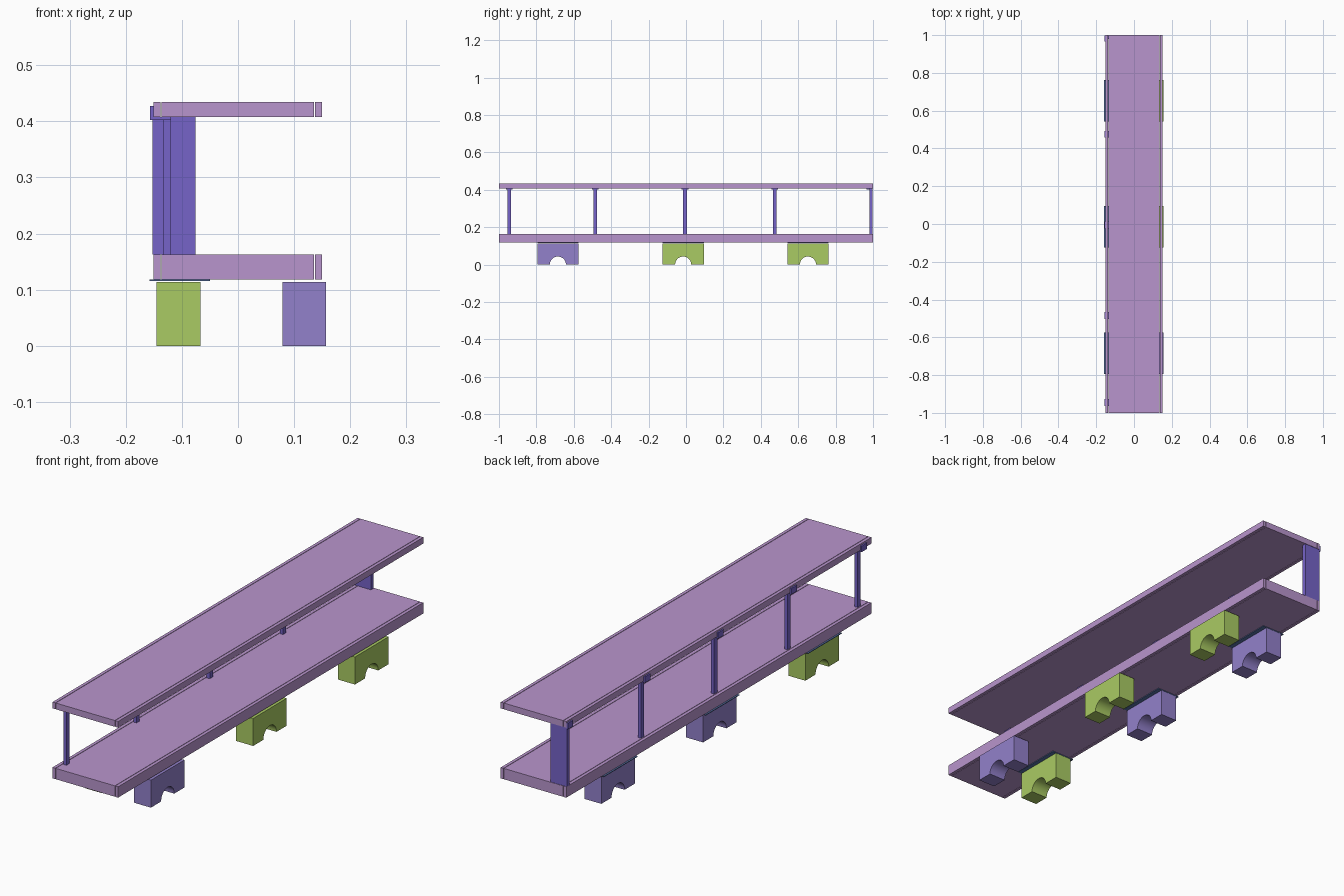
import bpy, bmesh, math
from mathutils import Vector

if "Cube" in bpy.data.objects:
    bpy.data.objects.remove(bpy.data.objects["Cube"])


def material(name, rgb):
    m = bpy.data.materials.new(name)
    m.diffuse_color = (*[c ** 2.2 for c in rgb], 1)
    m.use_nodes = True
    m.node_tree.nodes["Principled BSDF"].inputs["Base Color"].default_value = m.diffuse_color
    return m


LILAC = material("lilac", (0.72, 0.58, 0.80))
VIOLET = material("violet", (0.46, 0.39, 0.78))
PURPLE = material("purple", (0.57, 0.50, 0.79))
GREEN = material("green", (0.66, 0.79, 0.39))
BLUE = material("blue", (0.35, 0.45, 0.65))


def extrude(name, pts, offset, mat):
    """Extrude a planar outline by an offset vector."""
    bm = bmesh.new()
    face = bm.faces.new([bm.verts.new(p) for p in pts])
    geom = bmesh.ops.extrude_face_region(bm, geom=[face])["geom"]
    verts = [g for g in geom if isinstance(g, bmesh.types.BMVert)]
    bmesh.ops.translate(bm, verts=verts, vec=Vector(offset))
    bmesh.ops.recalc_face_normals(bm, faces=bm.faces)
    mesh = bpy.data.meshes.new(name)
    bm.to_mesh(mesh)
    bm.free()
    mesh.materials.append(mat)
    ob = bpy.data.objects.new(name, mesh)
    bpy.context.collection.objects.link(ob)
    return ob


def box(name, x, y, z, mat):
    pts = [(x[0], y[0], z[0]), (x[1], y[0], z[0]), (x[1], y[1], z[0]), (x[0], y[1], z[0])]
    return extrude(name, pts, (0, 0, z[1] - z[0]), mat)


# Shelves: centre board with a thin edge rail on each long side
for level, z in (("lower", (0.118, 0.163)), ("upper", (0.408, 0.434))):
    box(f"{level}_shelf_board", (-0.136, 0.135), (-1, 1), z, LILAC)
    box(f"{level}_shelf_rail_left", (-0.151, -0.138), (-1, 1), z, LILAC)
    box(f"{level}_shelf_rail_right", (0.137, 0.150), (-1, 1), z, LILAC)

# Slim posts, each with a hooked bracket gripping the upper shelf edge
for i, y in enumerate((-0.945, -0.485, -0.005, 0.475)):
    box(f"post_{i}", (-0.133, -0.119), (y - 0.010, y + 0.010), (0.163, 0.405), VIOLET)
    hook = [(-0.157, 0.402), (-0.119, 0.402), (-0.119, 0.408),
            (-0.151, 0.408), (-0.151, 0.427), (-0.157, 0.427)]
    extrude(f"post_bracket_{i}", [(x, y - 0.018, z) for x, z in hook], (0, 0.036, 0), VIOLET)

# Wide end panel and its bracket at the back
box("end_panel", (-0.152, -0.076), (0.980, 0.998), (0.163, 0.408), VIOLET)
box("end_panel_bracket", (-0.157, -0.151), (0.965, 0.998), (0.402, 0.427), VIOLET)

# Arched feet
FOOT_W, ARCH_R = 0.11, 0.043
foot_rows = ((-0.685, GREEN, PURPLE), (-0.015, PURPLE, GREEN), (0.652, PURPLE, GREEN))
for i, (y, left, right) in enumerate(foot_rows):
    arch = [(ARCH_R * math.cos(math.pi * k / 24), ARCH_R * math.sin(math.pi * k / 24))
            for k in range(25)]
    outline = [(FOOT_W, 0), (FOOT_W, 0.114), (-FOOT_W, 0.114), (-FOOT_W, 0)] + arch[::-1]
    for side, x0, mat in (("left", -0.145, left), ("right", 0.079, right)):
        foot = extrude(f"foot_{side}_{i}", [(x0, y + a, z) for a, z in outline],
                       (0.078, 0, 0), mat)
        bpy.context.view_layer.objects.active = foot
        foot.select_set(True)
        bpy.ops.object.shade_smooth_by_angle(angle=math.radians(30))
        foot.select_set(False)
    # Thin mounting plate above the left foot
    box(f"foot_plate_{i}", (-0.158, -0.050), (y - FOOT_W, y + FOOT_W), (0.115, 0.118), BLUE)
